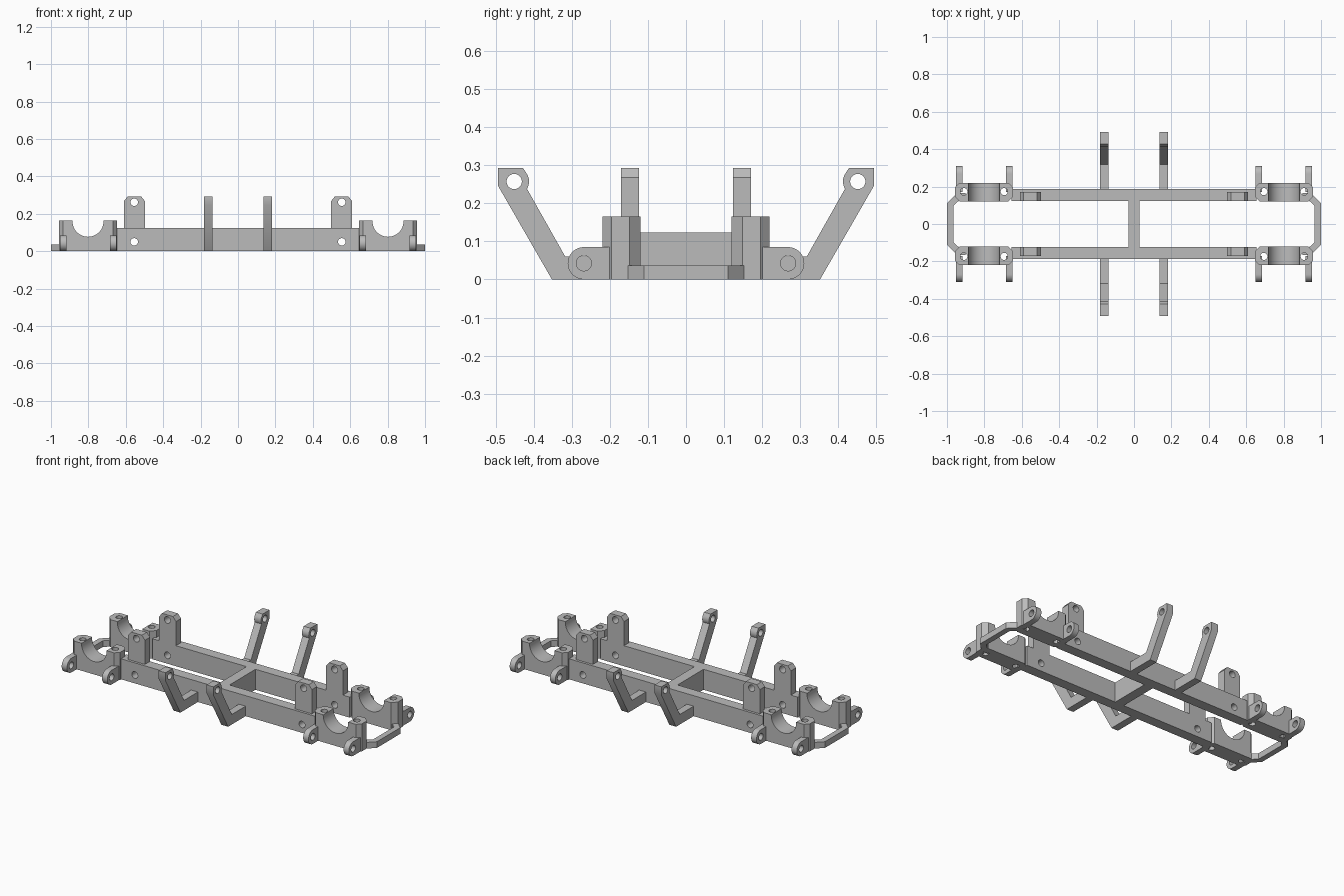
import bpy, bmesh
from math import cos, sin, pi, radians
from mathutils import Vector

cube = bpy.data.objects.get("Cube")
if cube:
    bpy.data.objects.remove(cube, do_unlink=True)

grey = bpy.data.materials.new("plain grey")
grey.use_nodes = True
grey.diffuse_color = (0.5, 0.5, 0.5, 1)
grey.node_tree.nodes["Principled BSDF"].inputs["Base Color"].default_value = (0.5, 0.5, 0.5, 1)

# How a 2D profile point and a depth become a 3D point
PLACE = {
    "x": lambda a, b, d: (d, a, b),
    "y": lambda a, b, d: (a, d, b),
    "z": lambda a, b, d: (a, b, d),
}


def arc(cx, cy, r, start, end, steps):
    angles = [radians(start + (end - start) * i / steps) for i in range(steps + 1)]
    return [(cx + r * cos(t), cy + r * sin(t)) for t in angles]


def rect(a0, a1, b0, b1):
    return [(a0, b0), (a1, b0), (a1, b1), (a0, b1)]


def prism(name, axis, profile, lo, hi):
    """Extrude a closed profile along an axis."""
    bm = bmesh.new()
    face = bm.faces.new([bm.verts.new(PLACE[axis](a, b, lo)) for a, b in profile])
    new = bmesh.ops.extrude_face_region(bm, geom=[face])["geom"]
    moved = [v for v in new if isinstance(v, bmesh.types.BMVert)]
    bmesh.ops.translate(bm, verts=moved, vec=Vector(PLACE[axis](0, 0, hi - lo)))
    bmesh.ops.recalc_face_normals(bm, faces=bm.faces)
    mesh = bpy.data.meshes.new(name)
    bm.to_mesh(mesh)
    bm.free()
    obj = bpy.data.objects.new(name, mesh)
    bpy.context.scene.collection.objects.link(obj)
    return obj


def finish(obj, holes=(), mirror=""):
    """Drill round holes (axis, a, b, radius), mirror the part and shade it."""
    cutters = []
    for axis, a, b, r in holes:
        cutter = prism("hole_cutter", axis, arc(a, b, r, 0, 350, 35), -1.5, 1.5)
        cutter.hide_render = True
        cutters.append(cutter)
        mod = obj.modifiers.new("hole", "BOOLEAN")
        mod.operation = "DIFFERENCE"
        mod.solver = "EXACT"
        mod.object = cutter
    if mirror:
        mod = obj.modifiers.new("mirror", "MIRROR")
        mod.use_axis = ["x" in mirror, "y" in mirror, False]
        mod.use_mirror_merge = False
    bpy.context.view_layer.update()
    graph = bpy.context.evaluated_depsgraph_get()
    mesh = bpy.data.meshes.new_from_object(obj.evaluated_get(graph))
    obj.modifiers.clear()
    obj.data = mesh
    mesh.name = obj.name
    mesh.materials.clear()
    mesh.materials.append(grey)
    for cutter in cutters:
        bpy.data.objects.remove(cutter, do_unlink=True)
    bpy.ops.object.select_all(action="DESELECT")
    obj.select_set(True)
    bpy.context.view_layer.objects.active = obj
    bpy.ops.object.shade_smooth_by_angle(angle=radians(30))


INNER, OUTER = 0.123, 0.186     # rail sides
RAIL_TOP = 0.123
HOLE = 0.02

# Long side rails with a cross hole near each end
rails = prism("side_rails", "x", rect(INNER, OUTER, 0, RAIL_TOP), -0.655, 0.655)
finish(rails, [("y", s * 0.555, 0.05, HOLE) for s in (-1, 1)], "y")

# Middle cross bar
finish(prism("cross_bar", "z", rect(-0.03, 0.03, -INNER, INNER), 0, RAIL_TOP))

# Upright tabs with clipped top corners
tab = [(0.498, 0.1), (0.61, 0.1), (0.61, 0.268), (0.59, 0.293), (0.518, 0.293), (0.498, 0.268)]
finish(prism("shock_tabs", "y", tab, INNER, 0.171), [("y", 0.555, 0.262, HOLE)], "xy")

# Bent side arms with an eye at the top
arm = [(0.18, 0), (0.352, 0), (0.493, 0.245), (0.493, 0.293), (0.428, 0.293)]
arm += arc(0.451, 0.257, 0.039, 140, 210, 5) + [(0.317, 0.06), (0.18, 0.06)]
finish(prism("side_arms", "x", arm, 0.136, 0.181), [("x", 0.451, 0.257, HOLE)], "xy")

# Axle saddles: clipped plan, round seat across, two bolt holes down
MID, HALF = 0.802, 0.156
half_plan = [(0, 0.12), (0.13, 0.12), (HALF, 0.148), (HALF, 0.195), (0.133, 0.219), (0, 0.219)]
plan = [(MID + u, v) for u, v in half_plan[1:5]]
plan += [(MID - u, v) for u, v in reversed(half_plan[1:5])]
saddle = prism("axle_saddles", "z", plan, 0, 0.165)
finish(saddle, [("y", MID, 0.16, 0.083),
                ("z", MID - 0.108, 0.173, 0.019),
                ("z", MID + 0.108, 0.173, 0.019)], "xy")

# Rounded link lugs beside each saddle
lug = [(0.17, 0), (0.268, 0)] + arc(0.268, 0.0425, 0.0425, -90, 90, 16)[1:] + [(0.17, 0.085)]
for label, x in (("inner", 0.65), ("outer", 0.918)):
    obj = prism(label + "_link_lugs", "x", lug, x, x + 0.035)
    finish(obj, [("x", 0.268, 0.0425, HOLE)], "xy")

# Low end loops joining the two sides
outside = [(0.9, 0.165), (0.945, 0.165), (1.0, 0.11)]
inside = [(0.966, 0.098), (0.938, INNER), (0.9, INNER)]
loop = outside + [(x, -y) for x, y in reversed(outside)]
loop += [(x, -y) for x, y in reversed(inside)] + inside
finish(prism("end_loops", "z", loop, 0, 0.037), mirror="x")
